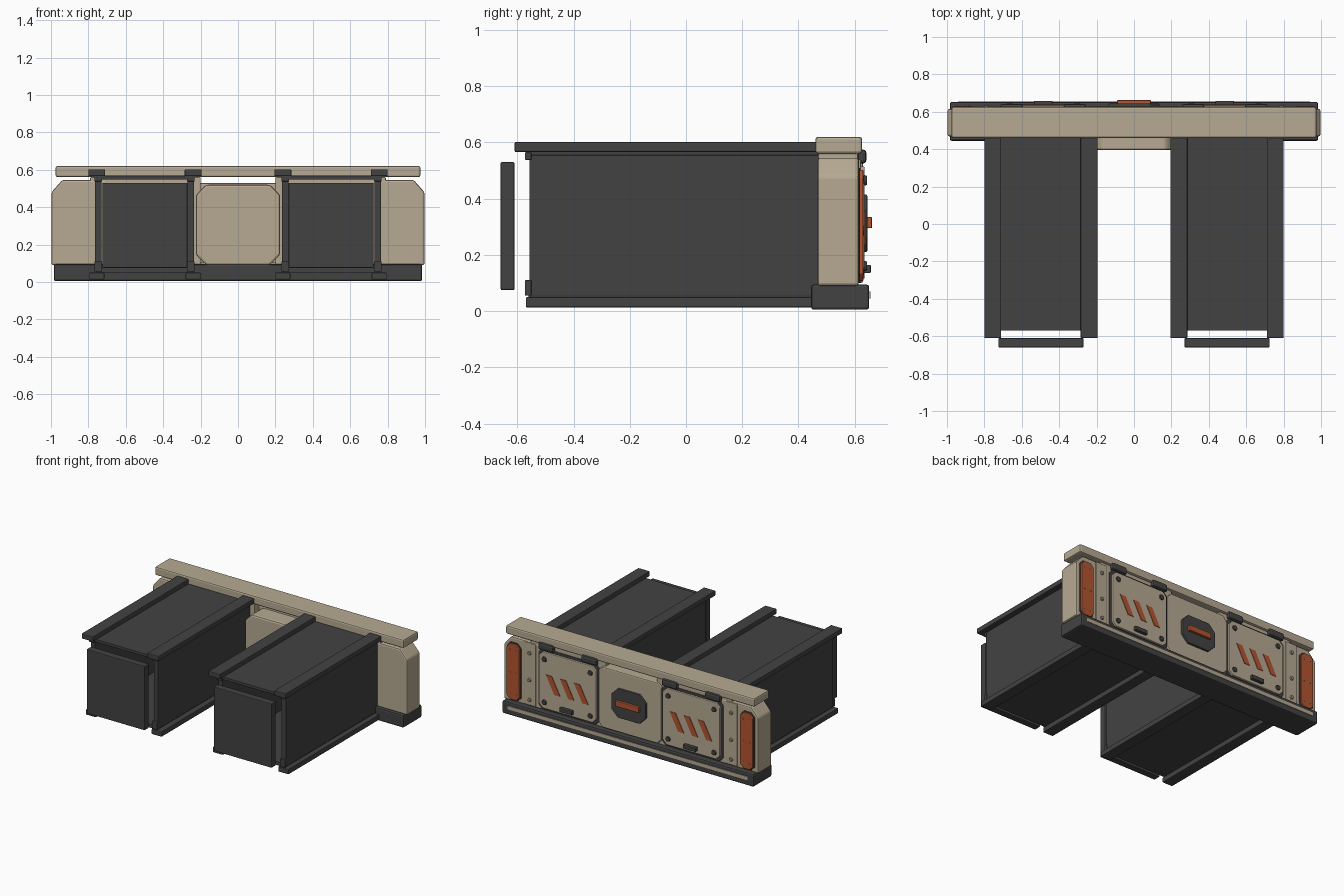
import bpy, bmesh, math
from mathutils import Matrix

cube = bpy.data.objects.get("Cube")
if cube:
    bpy.data.objects.remove(cube, do_unlink=True)


def material(name, rgb):
    m = bpy.data.materials.new(name)
    m.use_nodes = True
    m.diffuse_color = (*rgb, 1)
    bsdf = next(n for n in m.node_tree.nodes if n.type == 'BSDF_PRINCIPLED')
    bsdf.inputs["Base Color"].default_value = (*rgb, 1)
    return m


DARK = material("dark grey", (0.055, 0.055, 0.055))
BEIGE = material("beige", (0.47, 0.40, 0.29))
ORANGE = material("burnt orange", (0.45, 0.09, 0.03))
STEEL = material("dull steel", (0.30, 0.27, 0.22))


def finish(name, bm, mat, bevel):
    bmesh.ops.recalc_face_normals(bm, faces=bm.faces)
    mesh = bpy.data.meshes.new(name)
    bm.to_mesh(mesh)
    bm.free()
    mesh.materials.append(mat)
    ob = bpy.data.objects.new(name, mesh)
    bpy.context.collection.objects.link(ob)
    if bevel:
        mod = ob.modifiers.new("edge", 'BEVEL')
        mod.width = bevel
        mod.segments = 2
        mod.limit_method = 'ANGLE'
    return ob


# Outline in x and z, extruded along y
def prism(name, points, y0, y1, mat, bevel=0.005):
    bm = bmesh.new()
    face = bm.faces.new([bm.verts.new((x, y0, z)) for x, z in points])
    new = bmesh.ops.extrude_face_region(bm, geom=[face])["geom"]
    verts = [v for v in new if isinstance(v, bmesh.types.BMVert)]
    bmesh.ops.translate(bm, verts=verts, vec=(0, y1 - y0, 0))
    return finish(name, bm, mat, bevel)


def box(name, x0, x1, y0, y1, z0, z1, mat, bevel=0.005):
    return prism(name, [(x0, z0), (x1, z0), (x1, z1), (x0, z1)], y0, y1, mat, bevel)


# Rectangle with cut corners
def octagon(x0, x1, z0, z1, c):
    return [(x0 + c, z0), (x1 - c, z0), (x1, z0 + c), (x1, z1 - c),
            (x1 - c, z1), (x0 + c, z1), (x0, z1 - c), (x0, z0 + c)]


def bolt(name, x, z, y, r, depth, mat):
    bm = bmesh.new()
    bmesh.ops.create_cone(bm, cap_ends=True, segments=12, radius1=r, radius2=r * 0.8, depth=depth,
                          matrix=Matrix.Translation((x, y, z)) @ Matrix.Rotation(-math.pi / 2, 4, 'X'))
    return finish(name, bm, mat, 0)


# Long bumper base with its rear stripe, and the top beam
box("base_beam", -0.985, 0.985, 0.445, 0.652, 0.005, 0.095, DARK, 0.01)
box("base_stripe", -0.94, 0.94, 0.65, 0.656, 0.045, 0.07, BEIGE, 0)
box("top_beam", -0.975, 0.975, 0.46, 0.627, 0.56, 0.62, BEIGE, 0.01)

# Centre housing with rear plate and handle
prism("centre_housing", octagon(-0.225, 0.225, 0.09, 0.52, 0.055), 0.395, 0.60, BEIGE, 0.012)
prism("centre_rear_panel", octagon(-0.245, 0.245, 0.1, 0.53, 0.03), 0.52, 0.63, BEIGE, 0.008)
prism("handle_plate", octagon(-0.135, 0.135, 0.21, 0.415, 0.05), 0.62, 0.645, DARK)
box("handle", -0.09, 0.09, 0.64, 0.662, 0.295, 0.335, ORANGE, 0.004)

for s, side in ((1, "left"), (-1, "right")):
    def mbox(name, x0, x1, *rest, **kw):
        return box(f"{side}_{name}", s * x0, s * x1, *rest, **kw)

    # End block with the outer top corner cut off
    end = [(0.70, 0.09), (0.997, 0.09), (0.997, 0.48), (0.94, 0.545), (0.70, 0.545)]
    prism(f"{side}_end_block", [(s * x, z) for x, z in end], 0.468, 0.615, BEIGE, 0.01)

    # Orange marker with a dark rim and screws
    x0, x1 = sorted((s * 0.865, s * 0.965))
    prism(f"{side}_marker_rim", octagon(x0 - 0.007, x1 + 0.007, 0.1, 0.51, 0.03), 0.60, 0.62, DARK, 0.003)
    prism(f"{side}_marker", octagon(x0, x1, 0.107, 0.503, 0.026), 0.61, 0.632, ORANGE)
    for z in (0.15, 0.3, 0.46):
        for x in (0.89, 0.94):
            bolt(f"{side}_marker_screw", s * x, z, 0.632, 0.006, 0.006, STEEL)

    # Riveted column beside the hatch
    mbox("column", 0.745, 0.835, 0.60, 0.622, 0.1, 0.54, BEIGE)
    for z in (0.14, 0.28, 0.47):
        bolt(f"{side}_column_rivet", s * 0.79, z, 0.625, 0.014, 0.016, STEEL)

    # Hatch frame, dark seal and door
    c = s * 0.485
    mbox("hatch_frame", 0.2, 0.79, 0.47, 0.612, 0.09, 0.56, BEIGE)
    prism(f"{side}_hatch_seal", octagon(c - 0.24, c + 0.24, 0.1, 0.53, 0.03), 0.60, 0.622, DARK)
    prism(f"{side}_hatch_door", octagon(c - 0.225, c + 0.225, 0.115, 0.515, 0.03), 0.61, 0.636, BEIGE)
    for dx in (-0.18, 0.18):
        for z in (0.16, 0.465):
            bolt(f"{side}_hatch_bolt", c + dx, z, 0.638, 0.02, 0.012, DARK)
        hx = c + dx * 0.94
        box(f"{side}_hinge", hx - 0.06, hx + 0.06, 0.61, 0.642, 0.525, 0.575, DARK, 0.012)
    box(f"{side}_latch", c - 0.05, c + 0.05, 0.63, 0.658, 0.135, 0.165, DARK)

    # Three slanted slashes, leaning the same way on both hatches
    for dx in (-0.11, 0, 0.11):
        m = c + dx
        slash = [(m - 0.055, 0.235), (m - 0.01, 0.235), (m + 0.055, 0.36), (m + 0.01, 0.36)]
        prism(f"{side}_hatch_slash", slash, 0.632, 0.64, ORANGE, 0)

    # Hollow storage tube: sides, roof and floor
    for x in (0.235, 0.73):
        mbox("tube_wall", x, x + 0.035, -0.557, 0.48, 0.055, 0.555, DARK, bevel=0.002)
        for z0, z1 in ((0.055, 0.11), (0.538, 0.565)):
            mbox("wall_lip", x - 0.003, x + 0.038, -0.573, -0.55, z0, z1, DARK, bevel=0.003)
    mbox("tube_roof", 0.24, 0.76, -0.57, 0.48, 0.548, 0.568, DARK, bevel=0.002)
    mbox("tube_floor", 0.24, 0.76, -0.56, 0.48, 0.05, 0.075, DARK, bevel=0.002)

    # Runners above and below the tube
    for x in (0.195, 0.71):
        mbox("top_runner", x, x + 0.09, -0.61, 0.50, 0.566, 0.602, DARK)
        mbox("bottom_runner", x + 0.005, x + 0.085, -0.57, 0.47, 0.013, 0.05, DARK)

    # Detached front cover
    mbox("front_cover", 0.27, 0.725, -0.66, -0.61, 0.075, 0.53, DARK)
